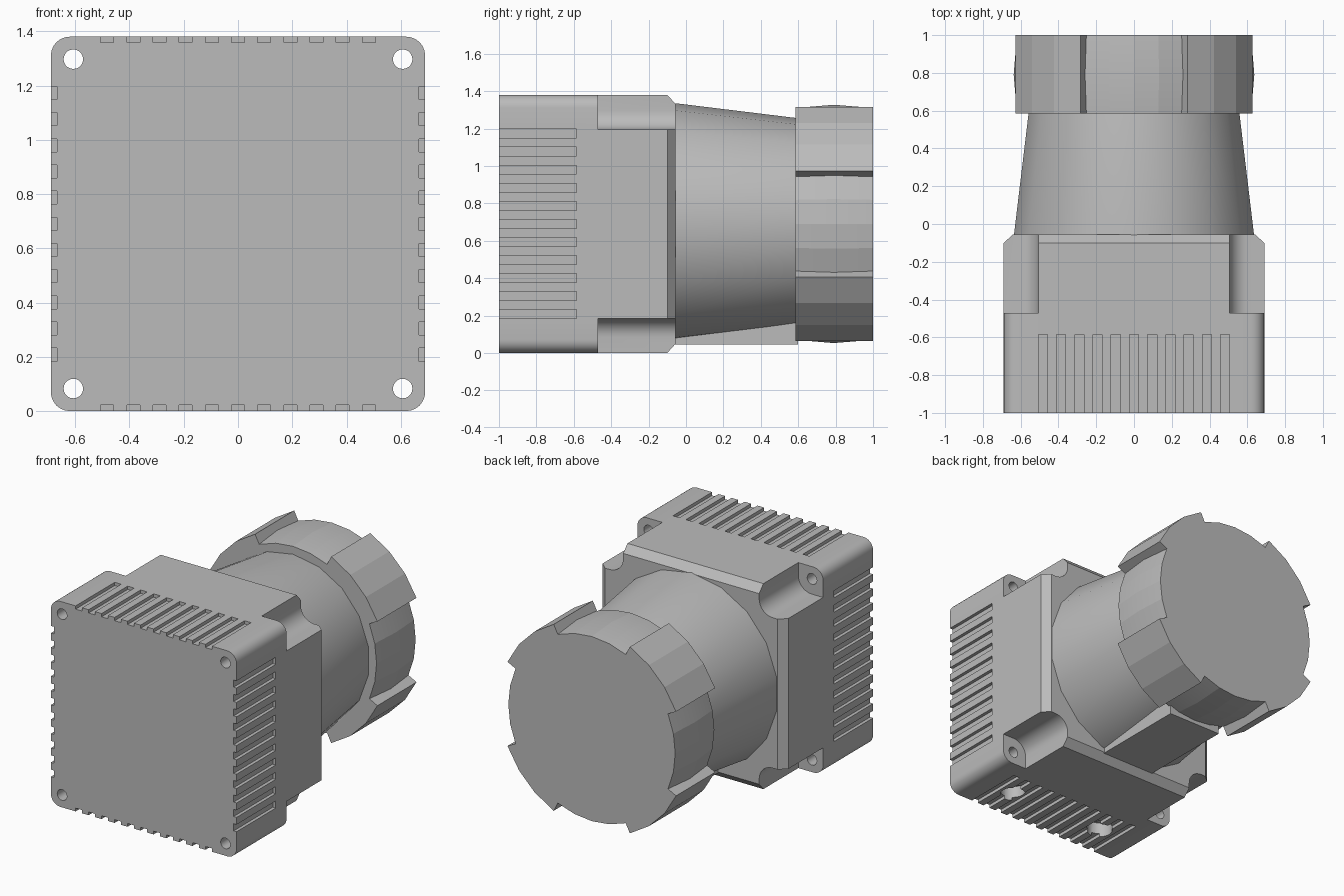
import bpy, bmesh
from math import sin, cos, pi, radians
from mathutils import Vector

cube = bpy.data.objects.get("Cube")
if cube:
    bpy.data.objects.remove(cube)

MID = 0.69    # height of the lens axis, also half the body width
grey = bpy.data.materials.new("housing grey")
grey.use_nodes = True
tone = (0.5, 0.5, 0.5, 1)
grey.diffuse_color = tone
grey.node_tree.nodes["Principled BSDF"].inputs["Base Color"].default_value = tone


def arc(cx, cz, r, a0, a1, n):
    angles = [radians(a0 + (a1 - a0) * i / n) for i in range(n + 1)]
    return [(cx + r * cos(a), cz + r * sin(a)) for a in angles]


def circle(cx, cz, r, n, start=0):
    return arc(cx, cz, r, start, start + 360, n)[:-1]


def loft(bm, sections):
    """Skin (y, outline) sections into a closed solid along y."""
    rings = [[bm.verts.new((x, y, z)) for x, z in pts] for y, pts in sections]
    for a, b in zip(rings, rings[1:]):
        for i in range(len(a)):
            j = (i + 1) % len(a)
            bm.faces.new((a[i], a[j], b[j], b[i]))
    bm.faces.new(rings[0])
    bm.faces.new(rings[-1])


def box(bm, x0, x1, y0, y1, z0, z1):
    loft(bm, [(y, [(x0, z0), (x1, z0), (x1, z1), (x0, z1)]) for y in (y0, y1)])


def finish(bm, name, smooth=None):
    bmesh.ops.recalc_face_normals(bm, faces=bm.faces)
    mesh = bpy.data.meshes.new(name)
    bm.to_mesh(mesh)
    bm.free()
    ob = bpy.data.objects.new(name, mesh)
    bpy.context.collection.objects.link(ob)
    mesh.materials.append(grey)
    if smooth:
        shade(ob, smooth)
    return ob


def shade(ob, angle):
    bpy.ops.object.select_all(action="DESELECT")
    ob.select_set(True)
    bpy.context.view_layer.objects.active = ob
    bpy.ops.object.shade_smooth_by_angle(angle=radians(angle))


def cut(ob, cutter):
    mod = ob.modifiers.new("cut", "BOOLEAN")
    mod.operation, mod.solver, mod.object = "DIFFERENCE", "EXACT", cutter
    graph = bpy.context.evaluated_depsgraph_get()
    mesh = bpy.data.meshes.new_from_object(ob.evaluated_get(graph))
    ob.modifiers.clear()
    ob.data = mesh
    bpy.data.objects.remove(cutter)


def rounded_square(half, r):
    pts = []
    for k, (sx, sz) in enumerate([(1, 1), (-1, 1), (-1, -1), (1, -1)]):
        c = half - r
        pts += arc(sx * c, MID + sz * c, r, k * 90, k * 90 + 90, 6)
    return pts


# Body: rounded block with a chamfered back
bm = bmesh.new()
full = rounded_square(MID, 0.07)
loft(bm, [(-1, full), (-0.1, full), (-0.055, rounded_square(0.64, 0.03))])
body = finish(bm, "body")

# Cooling slots on four sides, and filleted pockets at the back corners
bm = bmesh.new()
for i in range(-5, 6):
    c, w, d = i * 0.0965, 0.024, MID - 0.022
    for s in (-1, 1):
        near, far = sorted((s * d, s * 0.8))
        box(bm, c - w, c + w, -1.1, -0.585, MID + near, MID + far)
        box(bm, near, far, -1.1, -0.585, MID + c - w, MID + c + w)
for sx in (-1, 1):
    for sz in (-1, 1):
        pocket = [(0.9, 0.505), (0.9, 0.9), (0.505, 0.9)]
        pocket += arc(0.605, 0.605, 0.1, 180, 270, 8)
        pts = [(sx * x, MID + sz * z) for x, z in pocket]
        loft(bm, [(-0.47, pts), (0.2, pts)])
cut(body, finish(bm, "slot_cutter"))

# Screw holes through the corners, and two mounting holes underneath
bm = bmesh.new()
for sx in (-1, 1):
    for sz in (-1, 1):
        hole = circle(sx * 0.607, MID + sz * 0.607, 0.036, 20)
        loft(bm, [(-1.1, hole), (-0.4, hole)])
    made = bmesh.ops.create_cone(bm, cap_ends=True, segments=24, radius1=0.08,
                                 radius2=0.08, depth=0.2)
    bmesh.ops.translate(bm, verts=made["verts"], vec=Vector((sx * 0.36, -0.77, 0)))
cut(body, finish(bm, "hole_cutter"))
shade(body, 30)

# Tapered lens barrel
bm = bmesh.new()
loft(bm, [(-0.1, circle(0, MID, 0.645, 18, 90)), (-0.055, circle(0, MID, 0.645, 18, 90)),
          (0.6, circle(0, MID, 0.565, 18, 90))])
finish(bm, "lens_barrel", 30)

# Flat foot under the barrel
bm = bmesh.new()
box(bm, -0.2, 0.2, -0.08, 0.6, 0.045, 0.3)
finish(bm, "barrel_foot")


# Grip ring: four raised lobes on the diagonals, bulged panels between
def ring_outline(panel_r):
    pts = []
    for k in range(4):
        a = k * 90
        pts += arc(0, MID, panel_r, a - 24, a + 24, 4)
        pts += arc(0, MID, 0.687, a + 24.3, a + 65.7, 3)
    return pts


bm = bmesh.new()
loft(bm, [(0.585, ring_outline(0.62)), (0.79, ring_outline(0.637)), (1, ring_outline(0.62))])
finish(bm, "grip_ring", 10)
